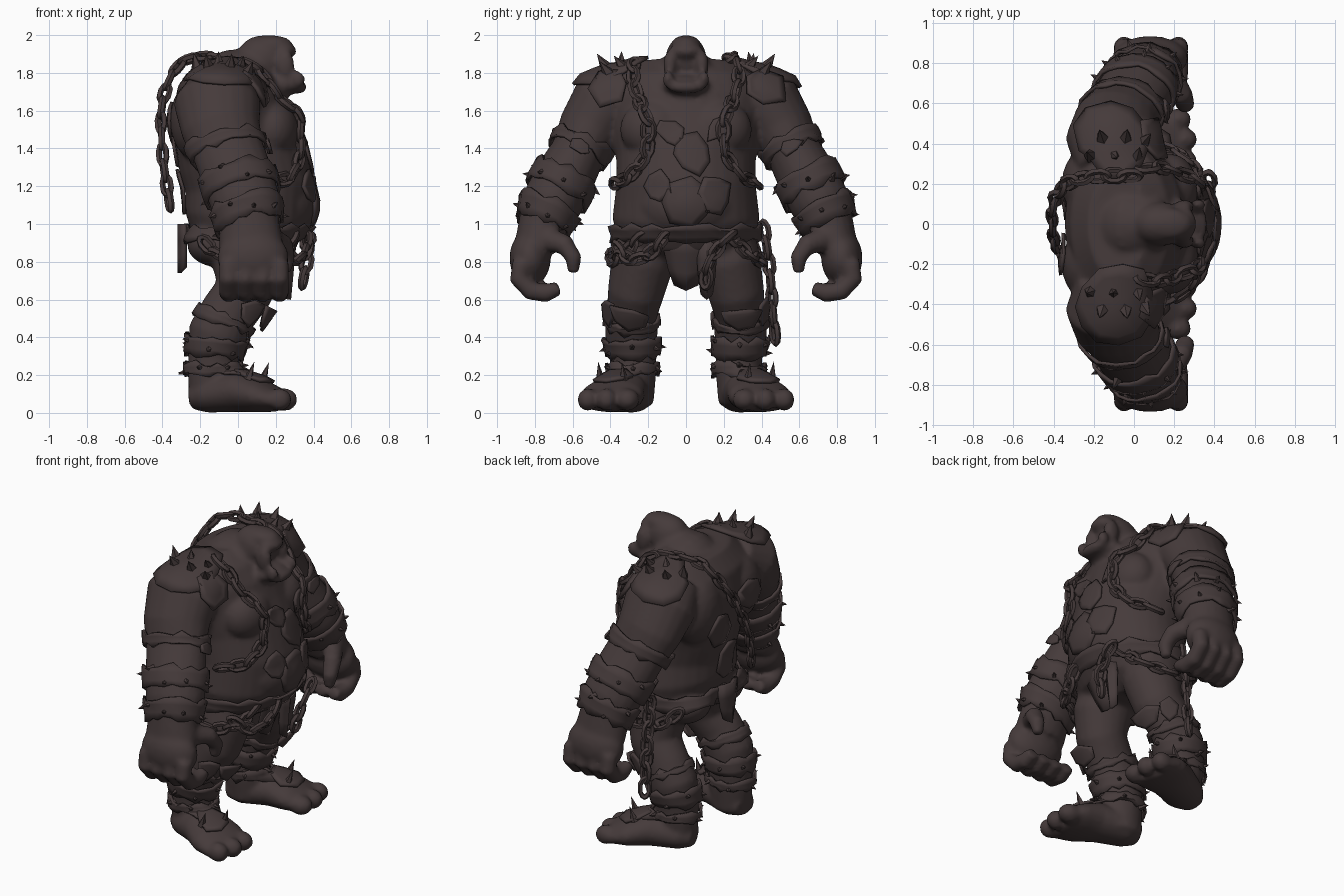
import bpy, bmesh, math, random
from mathutils import Vector as V, Matrix
from mathutils.bvhtree import BVHTree

random.seed(4)
if "Cube" in bpy.data.objects:
    bpy.data.objects.remove(bpy.data.objects["Cube"])

HIDE = (0.06, 0.043, 0.043, 1)
mat = bpy.data.materials.new("dark brown")
mat.use_nodes = True
mat.diffuse_color = HIDE
bsdf = mat.node_tree.nodes["Principled BSDF"]
bsdf.inputs["Base Color"].default_value = HIDE
bsdf.inputs["Roughness"].default_value = 0.8
TAU = math.tau


def finish(name, bm, angle=35, thick=0):
    bmesh.ops.recalc_face_normals(bm, faces=bm.faces)
    me = bpy.data.meshes.new(name)
    bm.to_mesh(me)
    bm.free()
    me.materials.append(mat)
    ob = bpy.data.objects.new(name, me)
    bpy.context.collection.objects.link(ob)
    bpy.ops.object.select_all(action='DESELECT')
    ob.select_set(True)
    bpy.context.view_layer.objects.active = ob
    bpy.ops.object.shade_smooth_by_angle(angle=math.radians(angle))
    if thick:
        m = ob.modifiers.new("thickness", 'SOLIDIFY')
        m.thickness, m.offset = thick, 0
    return ob


def frame(t, ref):
    u = (ref - t * ref.dot(t)).normalized()
    return u, t.cross(u)


def loft(bm, rings, s=1, ref=V((1, 0, 0)), n=20):
    """Closed tube through (x, y, z, radius along ref, other radius)."""
    cs = [V((r[0], r[1] * s, r[2])) for r in rings]
    loops = []
    for i, r in enumerate(rings):
        t = (cs[min(i + 1, len(cs) - 1)] - cs[max(i - 1, 0)]).normalized()
        u, v = frame(t, ref)
        loops.append([bm.verts.new(cs[i] + u * r[3] * math.cos(k * TAU / n)
                                   + v * r[4] * math.sin(k * TAU / n)) for k in range(n)])
    for a, b in zip(loops, loops[1:]):
        for k in range(n):
            bm.faces.new((a[k], a[k - 1], b[k - 1], b[k]))
    bm.faces.new(loops[0])
    bm.faces.new(loops[-1])


def blob(bm, c, r, s=1):
    bmesh.ops.create_icosphere(bm, subdivisions=3, radius=1, matrix=Matrix.Translation(
        (c[0], c[1] * s, c[2])) @ Matrix.Diagonal((*r, 1)))


# Flesh: one fused skin
bm = bmesh.new()
loft(bm, [(.03, 0, .78, .13, .22), (.03, 0, .88, .26, .35), (.05, 0, 1.03, .33, .39),
          (.06, 0, 1.2, .34, .37), (.02, 0, 1.35, .34, .37), (-.02, 0, 1.5, .32, .4),
          (-.05, 0, 1.65, .3, .42), (-.07, 0, 1.77, .25, .4), (-.08, 0, 1.86, .15, .27)], n=32)
loft(bm, [(-.1, 0, 1.66, .2, .24), (.02, 0, 1.77, .18, .19), (.14, 0, 1.83, .12, .12)])
blob(bm, (-.02, 0, 1.8), (.16, .17, .12))         # nape
blob(bm, (.13, 0, 1.87), (.14, .11, .13))         # skull
blob(bm, (.17, 0, 1.95), (.12, .08, .05))         # crown
blob(bm, (.24, 0, 1.915), (.07, .09, .045))       # brow
blob(bm, (.22, 0, 1.735), (.12, .125, .06))       # jaw
blob(bm, (.315, 0, 1.725), (.05, .1, .035))       # lower lip
blob(bm, (.22, 0, 1.1), (.2, .27, .2))            # belly
for s in (1, -1):
    blob(bm, (.18, .17, 1.5), (.14, .18, .16), s)     # chest
    blob(bm, (-.21, .2, 1.55), (.15, .19, .22), s)    # shoulder blade
    blob(bm, (.25, .085, 1.84), (.05, .035, .08), s)  # cheek
    blob(bm, (.32, .095, 1.765), (.035, .03, .045), s)  # jaw corner
    blob(bm, (-.1, .17, .89), (.17, .17, .12), s)     # buttock
    # arm
    loft(bm, [(-.08, .3, 1.7, .2, .16), (-.11, .43, 1.63, .23, .195), (-.09, .51, 1.5, .21, .17),
              (-.05, .57, 1.38, .19, .145), (0, .645, 1.24, .19, .16), (.04, .71, 1.11, .185, .16),
              (.06, .76, .99, .16, .13), (.07, .795, .88, .17, .115)], s)
    # fist
    blob(bm, (.08, .825, .82), (.19, .11, .15), s)
    for k in range(4):
        x = -.05 + k * .09
        r = .052
        loft(bm, [(x, .87, .8, r, r), (x, .885, .71, r, r), (x, .82, .645, r, r),
                  (x, .74, .635, r, r), (x, .67, .66, r * .8, r * .7)], s, n=10)
    loft(bm, [(.18, .74, .92, .06, .07), (.24, .64, .89, .055, .055), (.255, .595, .82, .05, .045),
              (.25, .595, .74, .03, .03)], s, n=10)
    # leg
    loft(bm, [(.02, .19, .92, .2, .18), (.05, .235, .78, .185, .165), (.03, .265, .64, .155, .15),
              (-.05, .285, .53, .15, .135), (-.11, .29, .42, .155, .14), (-.13, .28, .3, .135, .125),
              (-.13, .28, .18, .135, .12), (-.13, .28, .05, .125, .11)], s)
    # foot
    loft(bm, [(-.25, .26, .08, .06, .07), (-.17, .28, .09, .09, .12), (0, .345, .115, .11, .145),
              (.12, .39, .09, .09, .175), (.22, .42, .065, .06, .16)], s, ref=V((0, 0, 1)))
    for x, y, r in ((.24, .31, .075), (.25, .42, .065), (.22, .52, .065)):
        blob(bm, (x, y, .07), (r, r * .85, .06), s)
for v in bm.verts:
    v.co.z = max(v.co.z, 0)
body = finish("body", bm)
m = body.modifiers.new("fuse", 'REMESH')
m.mode, m.voxel_size, m.use_smooth_shade = 'VOXEL', .016, True
m = body.modifiers.new("soften", 'SMOOTH')
m.factor, m.iterations = .5, 4
skin = BVHTree.FromObject(body, bpy.context.evaluated_depsgraph_get())


def snap(p, off):
    co, no, _, _ = skin.find_nearest(V(p))
    return co + no * off, no


def spike(bm, p, d, length=.08, r=.025):
    d = d.normalized()
    rot = d.to_track_quat('Z', 'Y').to_matrix().to_4x4()
    bmesh.ops.create_cone(bm, cap_ends=True, segments=5, radius1=r, radius2=0, depth=length,
                          matrix=Matrix.Translation(p + d * (length / 2 - .015)) @ rot)


def band(name, c, axis, width, spikes=0, off=.012, limit=.32, n=22):
    """Ragged strap around a limb, following the skin."""
    c, t = V(c), V(axis).normalized()
    u, v = frame(t, V((1, 0, 0)))

    def around(turn, h):
        d = u * math.cos(turn * TAU) + v * math.sin(turn * TAU)
        o = c + t * h * width
        return o + d * ((skin.ray_cast(o, d, limit)[3] or limit * .6) + off), d

    bm = bmesh.new()
    rows = []
    for h in (-.5, -.2, .2, .5):
        row = []
        for k in range(n):
            p, d = around(k / n, h)
            jag = random.uniform(-.02, .02) if abs(h) == .5 else 0
            row.append(bm.verts.new(p + d * random.uniform(0, .01) + t * jag))
        rows.append(row)
    for a, b in zip(rows, rows[1:]):
        for k in range(n):
            bm.faces.new((a[k], a[k - 1], b[k - 1], b[k]))
    finish(name, bm, thick=.016)
    if spikes:
        bm = bmesh.new()
        for k in range(spikes):
            p, d = around(k / spikes, random.uniform(-.4, .4))
            spike(bm, p, d + t * random.uniform(-.3, .5), .06)
        finish(name + "_spikes", bm)


def plate(name, c, d, size, n=7, off=.012):
    """Irregular hide patch laid on the skin."""
    bm = bmesh.new()
    c, d = V(c), V(d).normalized()
    u, v = frame(d, V((.1, .2, 1)))
    rad = [size * random.uniform(.75, 1.1) for _ in range(n)]
    mid = bm.verts.new(snap(c, off)[0])
    prev = None
    for f in (.35, .7, 1):
        ring = [bm.verts.new(snap(c + (u * math.cos(k * TAU / n) + v * math.sin(k * TAU / n))
                                  * rad[k] * f, off)[0]) for k in range(n)]
        for k in range(n):
            bm.faces.new((mid, ring[k - 1], ring[k]) if prev is None
                         else (prev[k], prev[k - 1], ring[k - 1], ring[k]))
        prev = ring
    finish(name, bm, thick=.016)


def chain(name, pts, off=None, step=.08):
    """Row of alternating oval links along a path, optionally laid on the skin."""
    pts = [V(p) for p in pts]
    path = [a.lerp(b, k / 12) for a, b in zip(pts, pts[1:]) for k in range(12)] + [pts[-1]]
    if off is not None:
        path = [snap(p, off)[0] for p in path]
    stops, run = [path[0]], 0
    for a, b in zip(path, path[1:]):
        run += (b - a).length
        if run >= step:
            stops.append(b)
            run = 0
    bm = bmesh.new()
    for i, (a, b) in enumerate(zip(stops, stops[1:])):
        t, c = (b - a).normalized(), (a + b) / 2
        u, v = frame(t, snap(c, 0)[1] + V((.01, .02, .01)))
        w, out = (v, u) if i % 2 else ((u + v).normalized(), (u - v).normalized())
        half = (b - a).length * .5 + .012
        rings = []
        for k in range(10):
            q = k * TAU / 10
            e = t * math.cos(q) * half + w * math.sin(q) * .028
            rings.append([bm.verts.new(c + e + (e.normalized() * math.cos(j * TAU / 5)
                          + out * math.sin(j * TAU / 5)) * .018) for j in range(5)])
        for k in range(10):
            for j in range(5):
                bm.faces.new((rings[k - 1][j - 1], rings[k - 1][j], rings[k][j], rings[k][j - 1]))
    finish(name, bm, 60)


# Paired armour and wraps
for s, side in ((1, "left"), (-1, "right")):
    plate(side + "_shoulder_pad", (-.1, .42 * s, 1.83), (0, .5 * s, 1), .25, 11, .02)
    plate(side + "_shoulder_front_pad", (.1, .4 * s, 1.72), (.8, .4 * s, .6), .13, 6, .025)
    bm = bmesh.new()
    for k in range(6):
        p, no = snap((-.22 + k * .06, (.34 + .09 * (k % 2)) * s, 1.84), .02)
        spike(bm, p, no + V((0, .5 * s, .4)), .095, .038)
    finish(side + "_shoulder_spikes", bm)
    axis = (.22, .42 * s, -.85)
    band(side + "_upper_arm_band", (-.06, .56 * s, 1.4), axis, .08)
    band(side + "_forearm_wrap", (.01, .66 * s, 1.21), axis, .13, 9)
    band(side + "_wrist_guard", (.05, .735 * s, 1.04), axis, .12, 9)
    plate(side + "_arm_buckle", (.12, .56 * s, 1.4), (1, .2 * s, 0), .05, 6, .03)
    plate(side + "_knee_plate", (.14, .29 * s, .51), (1, 0, .2), .11, 6, .05)
    plate(side + "_thigh_plate", (.08, .42 * s, .53), (.2, s, 0), .08, 6, .03)
    band(side + "_knee_strap", (-.06, .285 * s, .49), (-.4, 0, -1), .05, off=.006)
    band(side + "_shin_wrap", (-.12, .285 * s, .35), (-.1, 0, -1), .1, 7)
    band(side + "_ankle_wrap", (-.13, .28 * s, .23), (0, 0, -1), .06, 6)
    plate(side + "_foot_cover", (.08, .385 * s, .18), (.3, 0, 1), .11, 7)
    bm = bmesh.new()
    for x, y in ((.14, .33), (.06, .46)):
        p, no = snap((x, y * s, .2), .01)
        spike(bm, p, V((.35, .1 * s, 1)), .1)
    finish(side + "_foot_spikes", bm)
    # chains over the chest and around the hips
    chain(side + "_chest_chain", [(.02, .27 * s, 1.86), (.2, .27 * s, 1.7), (.33, .19 * s, 1.52),
                                  (.35, .21 * s, 1.38), (.3, .3 * s, 1.25), (.1, .4 * s, 1.2)], .022)
    chain(side + "_hip_chain", [(.3, .22 * s, .95), (.25, .33 * s, .84), (.1, .4 * s, .8),
                                (-.1, .4 * s, .82), (-.24, .3 * s, .97)])

# Belt, belly and back patches
band("belt", (.04, 0, .95), (0, 0, 1), .08, off=.02, limit=.6, n=36)
for k, (y, z, r) in enumerate(((0, 1.12, .15), (-.16, 1.2, .1), (.17, 1.16, .12), (.04, 1.38, .13),
                               (-.08, 1.5, .08), (.18, 1.52, .08))):
    plate(f"belly_patch_{k + 1}", (.4, y, z), (1, 0, 0), r)
for k, (y, z) in enumerate(((.15, 1.4), (-.16, 1.55), (0, 1.15))):
    plate(f"back_patch_{k + 1}", (-.42, y, z), (-1, 0, 0), .13)


# Hanging cloths
def cloth(name, x, y, w, top, low, lean):
    bm = bmesh.new()
    rows = [[bm.verts.new((x + lean * h - .03 * abs(k) * (1 if x > 0 else -1), y + w * k * (1 - .5 * h * h),
                           top + (low - top) * h + .03 * h * abs(k))) for k in (-1, -.5, 0, .5, 1)]
            for h in (0, .35, .7, 1)]
    for a, b in zip(rows, rows[1:]):
        for k in range(4):
            bm.faces.new((a[k], a[k + 1], b[k + 1], b[k]))
    finish(name, bm, 40, .022)


cloth("front_loincloth", .32, 0, .12, .95, .65, -.1)
cloth("back_flap", -.31, -.03, .09, 1.0, .74, .0)
cloth("hanging_pouch", .3, .11, .05, .92, .6, -.03)

# Loose chains
chain("back_chain", [(.02, .24, 1.87), (-.14, .24, 1.89), (-.28, .23, 1.88), (-.37, .18, 1.77),
                     (-.41, .07, 1.6), (-.4, -.08, 1.35), (-.35, -.19, 1.03)])
chain("front_chain", [(.37, .25, .95), (.38, .17, .88), (.36, .11, .78), (.33, .1, .62)])
chain("front_loop_chain", [(.36, -.1, .95), (.36, -.18, .84), (.3, -.3, .8), (.18, -.4, .92)])
chain("long_side_chain", [(-.03, .41, 1.0), (-.03, .44, .8), (-.03, .46, .55), (-.03, .48, .32)])
